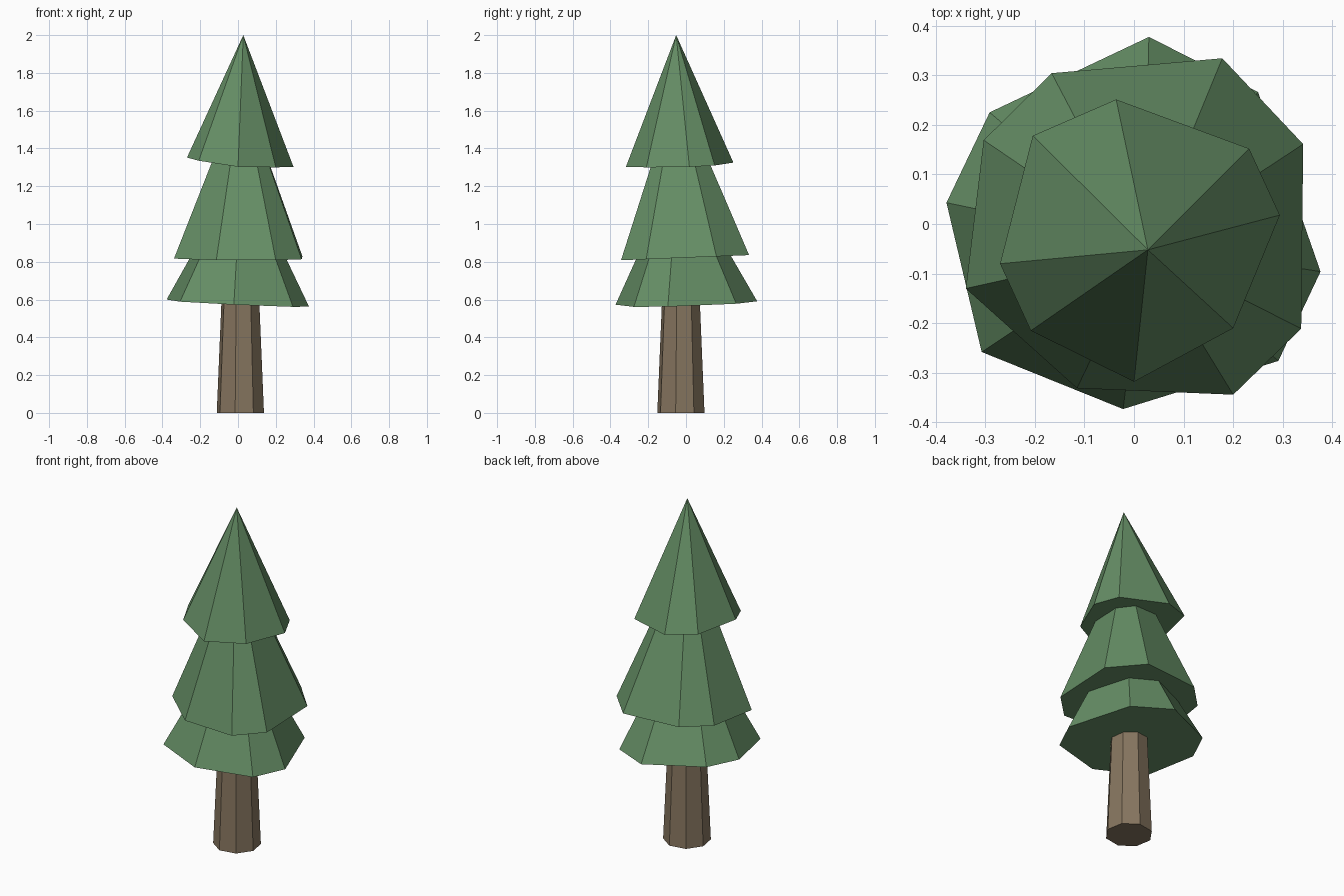
import bpy, bmesh, math
from mathutils import Vector

if "Cube" in bpy.data.objects:
    bpy.data.objects.remove(bpy.data.objects["Cube"])


def material(name, rgb):
    m = bpy.data.materials.new(name)
    m.diffuse_color = (*rgb, 1)
    m.use_nodes = True
    m.node_tree.nodes["Principled BSDF"].inputs["Base Color"].default_value = m.diffuse_color
    return m


def finish(bm, name, mat):
    bmesh.ops.recalc_face_normals(bm, faces=bm.faces)
    me = bpy.data.meshes.new(name)
    bm.to_mesh(me)
    bm.free()
    me.materials.append(mat)
    ob = bpy.data.objects.new(name, me)
    bpy.context.collection.objects.link(ob)


def tier(name, rim, apex, cut, mat):
    """Irregular cone on a tilted rim; cut < 1 truncates it on the way to the apex."""
    bm = bmesh.new()
    low = [bm.verts.new(p) for p in rim]
    n = len(low)
    apex = Vector(apex)
    bm.faces.new(low)
    if cut < 1:
        high = [bm.verts.new(v.co.lerp(apex, cut)) for v in low]
        bm.faces.new(high)
        for i in range(n):
            j = (i + 1) % n
            bm.faces.new((low[i], low[j], high[j], high[i]))
    else:
        tip = bm.verts.new(apex)
        for i in range(n):
            bm.faces.new((low[i], low[(i + 1) % n], tip))
    finish(bm, name, mat)


green = material("foliage", (0.13, 0.27, 0.13))
brown = material("bark", (0.24, 0.18, 0.115))

# Trunk: tapered octagonal column
bm = bmesh.new()
rings = []
for z, r in ((0, 0.128), (0.65, 0.100)):
    rings.append([bm.verts.new((0.0125 + r * math.cos(a), -0.027 + r * math.sin(a), z))
                  for a in (math.radians(32.5 + 45 * k) for k in range(8))])
for ring in rings:
    bm.faces.new(ring)
for i in range(8):
    j = (i + 1) % 8
    bm.faces.new((rings[0][i], rings[0][j], rings[1][j], rings[1][i]))
finish(bm, "trunk", brown)

# Lower and middle branches: rims lie on slightly tilted planes
lower = [(0.03, 0.377), (0.25, 0.266), (0.376, -0.096), (0.291, -0.276),
         (-0.022, -0.373), (-0.307, -0.258), (-0.378, 0.043), (-0.291, 0.225)]
tier("lower_branches", [(x, y, 0.582 - 0.045 * x + 0.027 * y) for x, y in lower],
     (0.02, -0.04, 1.31), 0.38, green)

middle = [(0.178, 0.334), (0.341, 0.161), (0.337, -0.211), (0.20, -0.344),
          (-0.115, -0.331), (-0.339, -0.13), (-0.303, 0.169), (-0.166, 0.304)]
tier("middle_branches", [(x, y, 0.822 + 0.04 * y) for x, y in middle],
     (0.02, -0.05, 1.73), 0.62, green)

# Treetop: full cone with an uneven rim
top = [(-0.036, 0.251, 1.325), (0.232, 0.152, 1.31), (0.294, 0.018, 1.302),
       (0.20, -0.21, 1.30), (0, -0.318, 1.303), (-0.208, -0.215, 1.335),
       (-0.27, -0.08, 1.352), (-0.204, 0.178, 1.345)]
tier("treetop", top, (0.028, -0.052, 2), 1, green)
